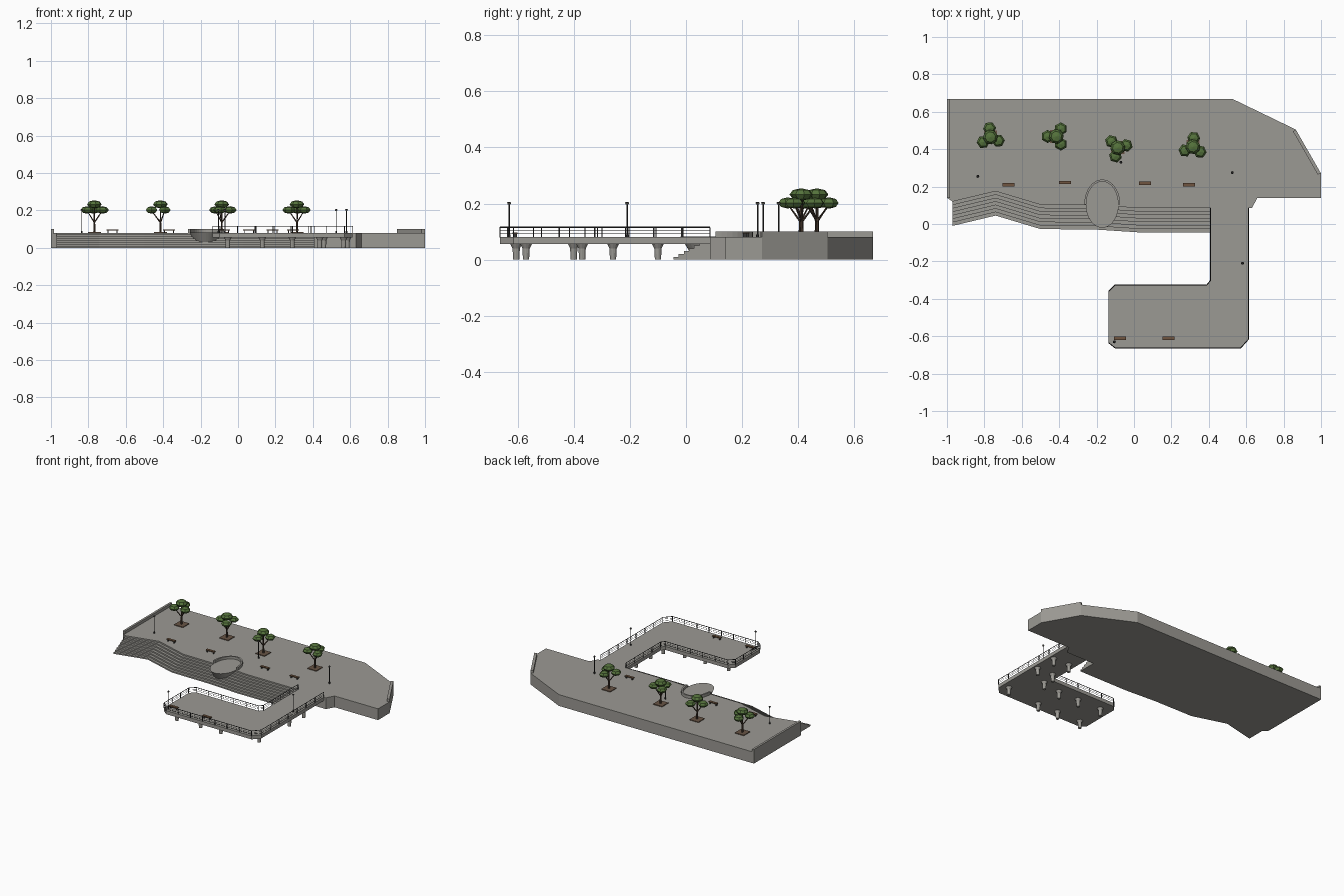
import bpy, bmesh, math
from mathutils import Matrix, Vector

cube = bpy.data.objects.get("Cube")
if cube:
    bpy.data.objects.remove(cube)


def material(name, rgb):
    m = bpy.data.materials.new(name)
    m.use_nodes = True
    m.diffuse_color = (*rgb, 1)
    m.node_tree.nodes["Principled BSDF"].inputs["Base Color"].default_value = (*rgb, 1)
    return m


CONCRETE = material("concrete", (0.33, 0.32, 0.295))
METAL = material("dark metal", (0.035, 0.035, 0.035))
WOOD = material("bench wood", (0.16, 0.09, 0.05))
SOIL = material("planter soil", (0.14, 0.09, 0.06))
BARK = material("bark", (0.07, 0.045, 0.03))
LEAF = material("leaves", (0.09, 0.17, 0.045))
LAMP = material("lamp glass", (0.3, 0.29, 0.25))
TOP = 0.08


def finish(name, bm, mat):
    bmesh.ops.recalc_face_normals(bm, faces=bm.faces)
    me = bpy.data.meshes.new(name)
    bm.to_mesh(me)
    bm.free()
    me.materials.append(mat)
    ob = bpy.data.objects.new(name, me)
    bpy.context.collection.objects.link(ob)
    return ob


def prism(bm, outline, z0, z1):
    face = bm.faces.new([bm.verts.new((x, y, z0)) for x, y in outline])
    out = bmesh.ops.extrude_face_region(bm, geom=[face])["geom"]
    for v in out:
        if isinstance(v, bmesh.types.BMVert):
            v.co.z = z1


def box(bm, centre, size):
    bmesh.ops.create_cube(bm, size=1, matrix=Matrix.Translation(centre) @ Matrix.Diagonal((*size, 1)))


def rod(bm, a, b, r0, r1=None, sides=6):
    a, b = Vector(a), Vector(b)
    d = b - a
    rot = d.to_track_quat('Z', 'Y').to_matrix().to_4x4()
    bmesh.ops.create_cone(bm, cap_ends=True, segments=sides, radius1=r0,
                          radius2=r0 if r1 is None else r1, depth=d.length,
                          matrix=Matrix.Translation((a + b) / 2) @ rot)


# Main plaza slab
step_line = [(-0.97, 0.12), (-0.74, 0.175), (-0.5, 0.103), (-0.2, 0.1), (0.03, 0.085), (0.41, 0.085)]
bm = bmesh.new()
prism(bm, [(-1, 0.667), (-1, 0.14)] + step_line +
      [(0.63, 0.085), (0.66, 0.14), (1, 0.14), (1, 0.27), (0.865, 0.505), (0.53, 0.667)], 0, TOP)
finish("plaza_slab", bm, CONCRETE)

# Steps following the bent front edge
STEPS = 7
tread = 0.13 / STEPS
bm = bmesh.new()
for i in range(STEPS):
    front = [(x, y - tread * (i + 1)) for x, y in step_line]
    back = [(x, y - tread * i) for x, y in reversed(step_line)]
    prism(bm, front + back, 0, TOP * (STEPS - i) / (STEPS + 1))
finish("front_steps", bm, CONCRETE)

# Low end walls
bm = bmesh.new()
prism(bm, [(-1, 0.667), (-1, 0.14), (-0.985, 0.14), (-0.985, 0.667)], TOP, 0.1)
prism(bm, [(1, 0.27), (0.865, 0.505), (0.85, 0.495), (0.982, 0.265)], TOP, 0.1)
finish("end_walls", bm, CONCRETE)

# Oval lookout bowl with a raised back rim
CX, CY, RX, RY = -0.17, 0.105, 0.088, 0.125
bm = bmesh.new()
bmesh.ops.create_cone(bm, cap_ends=True, segments=40, radius1=0.6, radius2=1, depth=0.082,
                      matrix=Matrix.Translation((CX, CY, 0.041)) @ Matrix.Diagonal((RX, RY, 1, 1)))
finish("lookout_bowl", bm, CONCRETE)
bm = bmesh.new()
N = 20
angles = [math.pi * i / N for i in range(N + 1)]
arc = lambda g, seq: [(CX + (RX + g) * math.cos(t), CY + (RY + g) * math.sin(t)) for t in seq]
outer, inner = arc(0.008, angles), arc(-0.003, angles)
for i in range(N):
    prism(bm, [outer[i], outer[i + 1], inner[i + 1], inner[i]], 0.06, 0.1)
bmesh.ops.remove_doubles(bm, verts=bm.verts, dist=0.0001)
seams = [f for f in bm.faces if all(len(e.link_faces) > 2 for e in f.edges)]
bmesh.ops.delete(bm, geom=seams, context='FACES')
finish("lookout_rim", bm, CONCRETE)

# Pier deck
pier = [(0.41, 0.085), (0.41, -0.3), (0.39, -0.325), (-0.1, -0.325), (-0.135, -0.36), (-0.135, -0.635),
        (-0.1, -0.663), (0.57, -0.663), (0.613, -0.615), (0.613, 0.085)]
bm = bmesh.new()
prism(bm, pier, 0.055, TOP)
finish("pier_deck", bm, CONCRETE)

# Pier columns with flared heads
columns = [(x, y) for x in (-0.055, 0.13, 0.29) for y in (-0.605, -0.4)]
columns += [(x, y) for x in (0.46, 0.585) for y in (-0.26, -0.1)]
columns += [(0.437, -0.37), (0.565, -0.57)]
bm = bmesh.new()
for x, y in columns:
    rod(bm, (x, y, 0), (x, y, 0.04), 0.011, 0.013, 12)
    rod(bm, (x, y, 0.04), (x, y, 0.056), 0.013, 0.021, 12)
finish("pier_columns", bm, CONCRETE)

# Pier railing: posts, top rail and middle rail
bm = bmesh.new()
mid = Vector((0.24, -0.49))
rail = [Vector(p) for p in pier]
for a, b in zip(rail, rail[1:]):
    count = max(1, round((b - a).length / 0.1))
    for i in range(count + 1):
        p = a.lerp(b, i / count)
        box(bm, (p.x, p.y, 0.097), (0.004, 0.004, 0.036))
    for z, r in ((0.115, 0.0025), (0.103, 0.001), (0.092, 0.001)):
        rod(bm, (*a, z), (*b, z), r, sides=4)
finish("pier_railing", bm, METAL)

# Lamp posts
lamps = [(-0.835, 0.255), (-0.07, 0.33), (0.525, 0.275), (0.58, -0.21), (-0.105, -0.63)]
posts, heads = bmesh.new(), bmesh.new()
for x, y in lamps:
    rod(posts, (x, y, TOP), (x, y, 0.09), 0.005)
    rod(posts, (x, y, 0.09), (x, y, 0.197), 0.0025)
    rod(posts, (x, y, 0.202), (x, y, 0.206), 0.008, 0.004, 8)
    rod(heads, (x, y, 0.196), (x, y, 0.202), 0.005, 0.007, 8)
finish("lamp_posts", posts, METAL)
finish("lamp_heads", heads, LAMP)

# Benches on the plaza and pier
seats, legs = bmesh.new(), bmesh.new()
for x, y in [(-0.67, 0.21), (-0.37, 0.222), (0.06, 0.217), (0.295, 0.21), (-0.075, -0.61), (0.185, -0.61)]:
    box(seats, (x, y, 0.095), (0.064, 0.018, 0.005))
    for s in (-1, 1):
        box(legs, (x + s * 0.024, y, 0.0865), (0.005, 0.014, 0.013))
finish("bench_seats", seats, WOOD)
finish("bench_legs", legs, METAL)

# Trees: soil square, trunk, three branches and four flattened crowns
soil, wood, leaves = bmesh.new(), bmesh.new(), bmesh.new()


def crown(x, y, z, r, h, sides, turn):
    bmesh.ops.create_uvsphere(leaves, u_segments=sides, v_segments=4, radius=1,
                              matrix=Matrix.Translation((x, y, z)) @ Matrix.Rotation(turn, 4, 'Z')
                              @ Matrix.Diagonal((r, r, h, 1)))


for x, y, turn in [(-0.768, 0.465, 95), (-0.415, 0.468, 60), (-0.087, 0.408, 135), (0.315, 0.413, 85)]:
    box(soil, (x, y, TOP + 0.002), (0.07, 0.07, 0.006))
    rod(wood, (x, y, TOP), (x, y, 0.145), 0.007, 0.005)
    rod(wood, (x, y, 0.145), (x, y, 0.225), 0.004, 0.003)
    crown(x, y, 0.232, 0.04, 0.022, 8, 0.2)
    for k in range(3):
        t = math.radians(turn + 120 * k)
        px, py = x + 0.047 * math.cos(t), y + 0.047 * math.sin(t)
        rod(wood, (x, y, 0.135), (px, py, 0.198), 0.004, 0.0025)
        crown(px, py, 0.202, 0.035, 0.02, 6, t)
finish("tree_planters", soil, SOIL)
finish("tree_trunks", wood, BARK)
finish("tree_crowns", leaves, LEAF)
